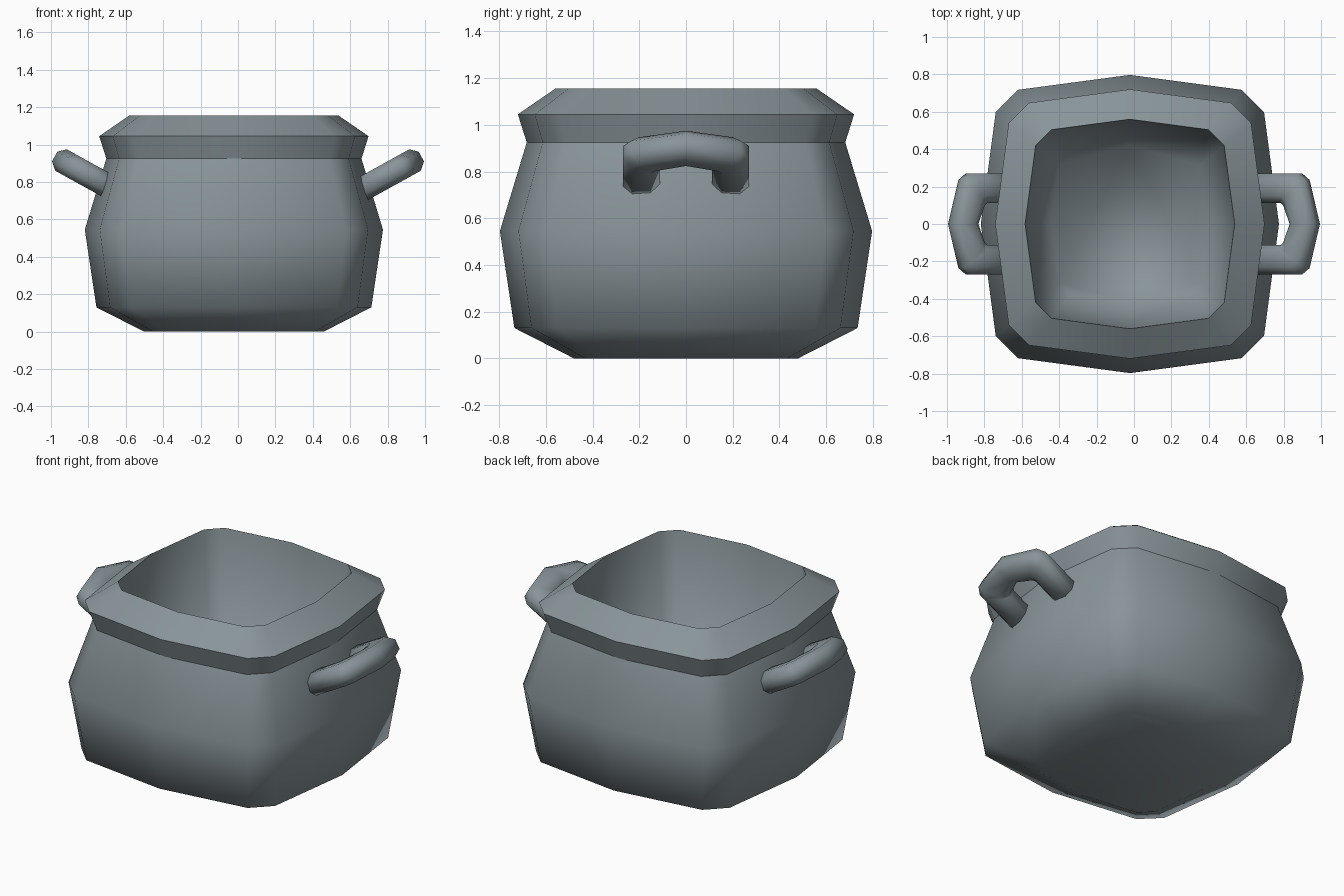
import bpy, bmesh
from mathutils import Vector

if "Cube" in bpy.data.objects:
    bpy.data.objects.remove(bpy.data.objects["Cube"])

metal = bpy.data.materials.new("blue_grey_metal")
metal.diffuse_color = (0.25, 0.30, 0.32, 1)
metal.use_nodes = True
metal.node_tree.nodes["Principled BSDF"].inputs["Base Color"].default_value = metal.diffuse_color


def finish(bm, name):
    bmesh.ops.recalc_face_normals(bm, faces=bm.faces)
    for f in bm.faces:
        f.smooth = True
    me = bpy.data.meshes.new(name)
    bm.to_mesh(me)
    bm.free()
    me.materials.append(metal)
    ob = bpy.data.objects.new(name, me)
    bpy.context.collection.objects.link(ob)
    return ob


def bridge(bm, a, b):
    n = len(a)
    for i in range(n):
        bm.faces.new((a[i], a[(i + 1) % n], b[(i + 1) % n], b[i]))


# Pot body: a twelve-sided rounded square lofted through a profile
quarter = [(1.0, 0.0), (0.9, 0.75), (0.75, 0.9)]
section = []
for k in range(4):
    for x, y in quarter:
        for _ in range(k):
            x, y = -y, x
        section.append((x, y))

# (half width, height, sharp ring)
profile = [(0.48, 0.0, False), (0.735, 0.13, False), (0.797, 0.545, False),
           (0.682, 0.925, True), (0.72, 1.045, True), (0.56, 1.155, True),
           (0.42, 0.12, False)]
bm = bmesh.new()
rings = [[bm.verts.new((x * r - 0.022, y * r, z)) for x, y in section]
         for r, z, s in profile]
for a, b in zip(rings, rings[1:]):
    bridge(bm, a, b)
bm.faces.new(rings[0])      # underside
bm.faces.new(rings[-1])     # inside floor
for ring, (r, z, sharp) in zip(rings, profile):
    if sharp:
        for i, v in enumerate(ring):
            bm.edges.get((v, ring[(i + 1) % len(ring)])).smooth = False
finish(bm, "pot_body")

# Side handles: octagonal bar bent into a U, tilted upward
half = [((-0.08, 0.112), (-0.08, 0.27)), ((0.135, 0.112), (0.235, 0.27)),
        ((0.15, 0.10), (0.28, 0.235)), ((0.19, 0.0), (0.343, 0.0))]
stations = half + [((a, -b), (c, -d)) for (a, b), (c, d) in half[-2::-1]]
octagon = [(1, .45), (.5, 1), (-.5, 1), (-1, .45),
           (-1, -.45), (-.5, -1), (.5, -1), (1, -.45)]
along = Vector((0.875, 0, 0.485))
up = Vector((-0.485, 0, 0.875))


def handle(name, side):
    bm = bmesh.new()
    loops = []
    for inner, outer in stations:
        loop = []
        for u, w in octagon:
            t, y = Vector(inner).lerp(Vector(outer), (u + 1) / 2)
            p = Vector((0.68, y, 0.77)) + along * t + up * (w * 0.065)
            loop.append(bm.verts.new((p.x * side, p.y, p.z)))
        loops.append(loop)
    for a, b in zip(loops, loops[1:]):
        bridge(bm, a, b)
    bm.faces.new(loops[0])
    bm.faces.new(loops[-1])
    finish(bm, name)


handle("right_handle", 1)
handle("left_handle", -1)
